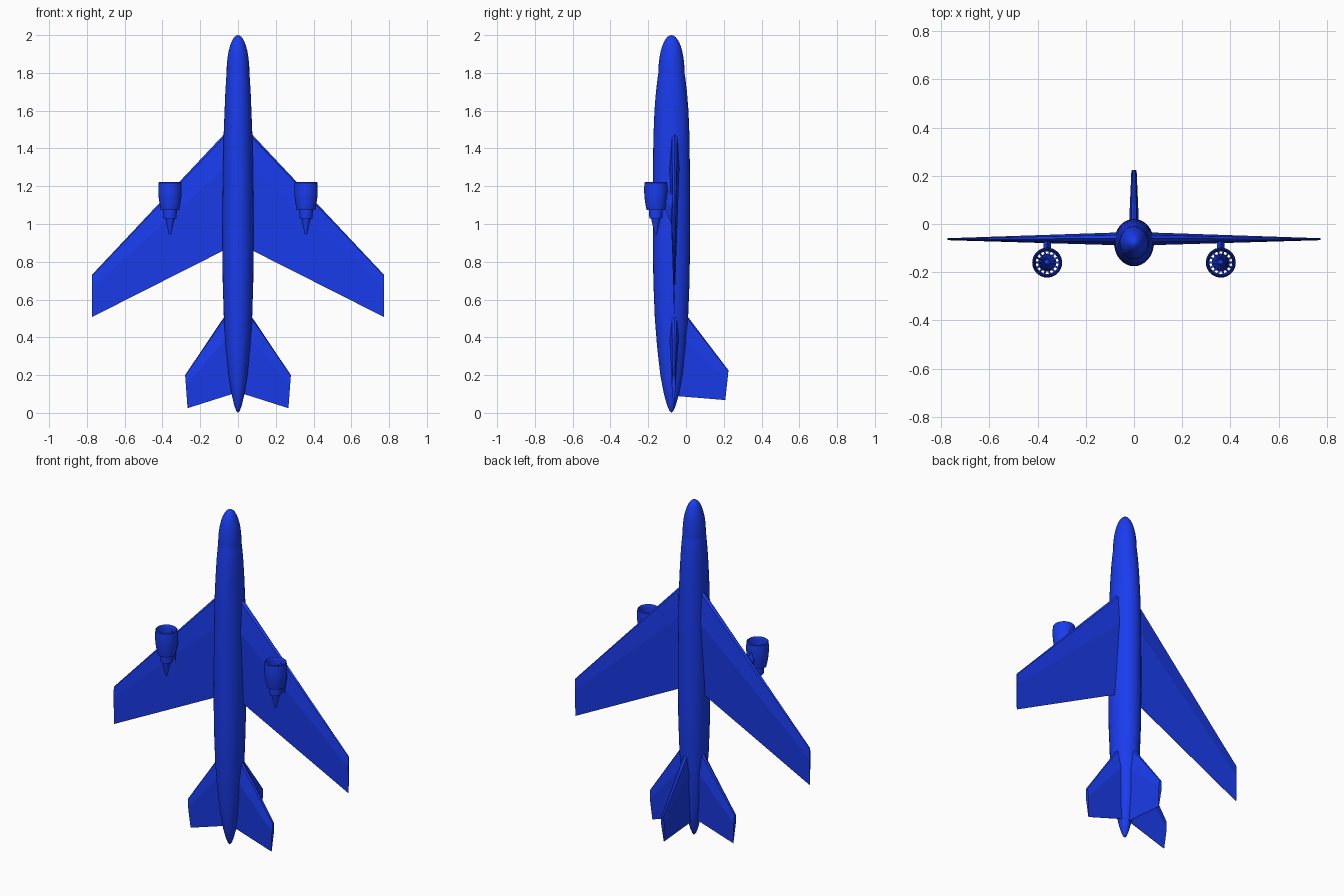
import bpy, bmesh, math
from mathutils import Vector

if "Cube" in bpy.data.objects:
    bpy.data.objects.remove(bpy.data.objects["Cube"])

blue = bpy.data.materials.new("blue_paint")
blue.diffuse_color = (0.01, 0.045, 0.85, 1)
blue.use_nodes = True
blue.node_tree.nodes["Principled BSDF"].inputs["Base Color"].default_value = blue.diffuse_color


def finish(name, bm, mirror=False, smooth=True):
    bmesh.ops.recalc_face_normals(bm, faces=bm.faces)
    me = bpy.data.meshes.new(name)
    bm.to_mesh(me)
    bm.free()
    me.materials.append(blue)
    ob = bpy.data.objects.new(name, me)
    bpy.context.collection.objects.link(ob)
    if mirror:
        ob.modifiers.new("Mirror", 'MIRROR')
    if smooth:
        bpy.ops.object.select_all(action='DESELECT')
        ob.select_set(True)
        bpy.context.view_layer.objects.active = ob
        bpy.ops.object.shade_smooth_by_angle(angle=math.radians(35))
    return ob


def lathe(name, profile, cx, cy, sides, mirror=False, closed=False):
    """Stack of elliptical rings; profile rows are (z, rx, ry)."""
    bm = bmesh.new()
    rings = []
    for z, rx, ry in profile:
        if rx == 0:
            rings.append([bm.verts.new((cx, cy, z))] * sides)
        else:
            rings.append([bm.verts.new((cx + rx * math.cos(a), cy + ry * math.sin(a), z))
                          for a in (2 * math.pi * i / sides for i in range(sides))])
    pairs = list(zip(rings, rings[1:]))
    if closed:
        pairs.append((rings[-1], rings[0]))
    for a, b in pairs:
        for i in range(sides):
            j = (i + 1) % sides
            bm.faces.new(list(dict.fromkeys((a[i], a[j], b[j], b[i]))))
    return finish(name, bm, mirror)


def circular(rows):
    return [(z, r, r) for z, r in rows]


AIRFOIL = [(0, 0), (0.025, 0.55), (0.3, 1), (1, 0.06), (1, -0.06), (0.3, -1), (0.025, -0.55)]


def surface(name, sections, normal, mirror=False):
    """Loft an aerofoil between (leading point, trailing point, half thickness)."""
    bm = bmesh.new()
    n = Vector(normal)
    loops = []
    for lead, trail, half in sections:
        a, b = Vector(lead), Vector(trail)
        loops.append([bm.verts.new(a.lerp(b, t) + n * half * h) for t, h in AIRFOIL])
    k = len(AIRFOIL)
    for i in range(k):
        j = (i + 1) % k
        bm.faces.new((loops[0][i], loops[0][j], loops[1][j], loops[1][i]))
    for loop in loops:
        bm.faces.new(loop)
    return finish(name, bm, mirror, smooth=False)


# Fuselage and overlapping nose cap
CY = -0.077
lathe("fuselage", [(1.85, 0, 0), (1.85, 0.052, 0.060), (1.78, 0.062, 0.0725), (1.7, 0.067, 0.082),
                   (1.6, 0.071, 0.090), (1.45, 0.077, 0.096), (1.2, 0.081, 0.098),
                   (0.9, 0.083, 0.098), (0.7, 0.081, 0.096), (0.5, 0.075, 0.088),
                   (0.35, 0.065, 0.076), (0.2, 0.050, 0.059), (0.1, 0.034, 0.040),
                   (0.04, 0.020, 0.023), (0.012, 0.010, 0.011), (0, 0, 0)], 0, CY, 32)
nose = [(2.0, 0, 0)]
for i in range(1, 11):
    t = math.pi / 2 * i / 10
    nose.append((1.80 + 0.2 * math.cos(t), 0.0605 * math.sin(t), 0.0695 * math.sin(t)))
lathe("nose_cap", nose + [(1.76, 0.062, 0.072)], 0, CY, 24)

# Lifting surfaces
surface("wings", [((0.05, -0.06, 1.50), (0.05, -0.065, 0.873), 0.027),
                  ((0.774, -0.063, 0.73), (0.774, -0.063, 0.507), 0.004)], (0, 1, 0), True)
surface("tailplanes", [((0.015, -0.06, 0.595), (0.015, -0.065, 0.105), 0.026),
                       ((0.28, -0.065, 0.20), (0.267, -0.065, 0.025), 0.011)], (0, 1, 0), True)
surface("tail_fin", [((0, -0.06, 0.60), (0, -0.06, 0.09), 0.023),
                     ((0, 0.225, 0.225), (0, 0.208, 0.068), 0.011)], (1, 0, 0))

# Engines: open cowl, core, exhaust cone
EX, EY = 0.36, -0.160
lathe("engine_cowls", circular([(1.222, 0.056), (1.218, 0.060), (1.18, 0.062), (1.14, 0.060),
                                (1.10, 0.054), (1.075, 0.049), (1.075, 0.047), (1.10, 0.049),
                                (1.15, 0.052), (1.20, 0.052), (1.217, 0.053)]),
      EX, EY, 32, True, closed=True)
lathe("engine_cores", circular([(1.165, 0), (1.165, 0.022), (1.13, 0.034), (1.08, 0.037),
                                (1.03, 0.034), (1.03, 0.025), (0.945, 0.006), (0.945, 0)]),
      EX, EY, 24, True)
lathe("engine_spinners", circular([(1.20, 0), (1.195, 0.006), (1.18, 0.012), (1.16, 0.015)]),
      EX, EY, 16, True)

# Fan blades
bm = bmesh.new()
BLADES = 14
for i in range(BLADES):
    a = 2 * math.pi * i / BLADES
    vs = []
    for r, w, z in ((0.012, 0.003, 0.010), (0.053, 0.004, 0.007)):
        for s in (-1, 1):
            vs.append(bm.verts.new((EX + r * math.cos(a) - s * w * math.sin(a),
                                    EY + r * math.sin(a) + s * w * math.cos(a),
                                    1.172 + s * z)))
    bm.faces.new((vs[0], vs[1], vs[3], vs[2]))
finish("fan_blades", bm, True, smooth=False)

# Pylons joining cowls to wings
bm = bmesh.new()
loops = []
for y, top, bottom, half in ((-0.112, 1.195, 1.085, 0.016), (-0.066, 1.15, 0.97, 0.016)):
    mid = top - 0.04
    loops.append([bm.verts.new((EX + x, y, z)) for x, z in
                  ((0, top), (half, mid), (half, mid - 0.03), (0, bottom),
                   (-half, mid - 0.03), (-half, mid))])
for i in range(6):
    j = (i + 1) % 6
    bm.faces.new((loops[0][i], loops[0][j], loops[1][j], loops[1][i]))
for loop in loops:
    bm.faces.new(loop)
finish("engine_pylons", bm, True, smooth=False)
